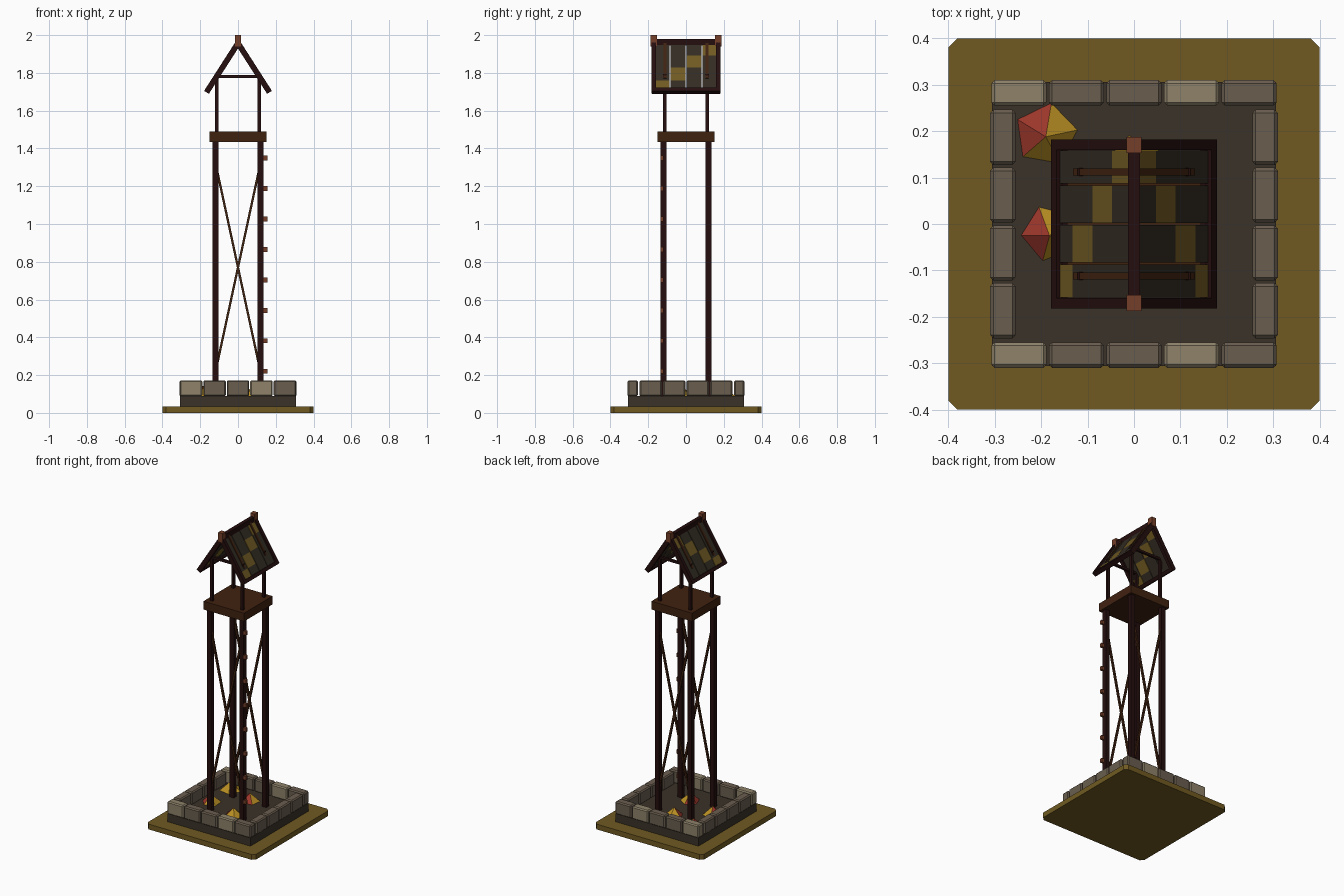
import bpy, bmesh, math
from mathutils import Matrix, Vector

if "Cube" in bpy.data.objects:
    bpy.data.objects.remove(bpy.data.objects["Cube"])


def lin(c):
    c /= 255
    return c / 12.92 if c <= 0.04045 else ((c + 0.055) / 1.055) ** 2.4


def mat(name, r, g, b):
    m = bpy.data.materials.new(name)
    m.diffuse_color = (lin(r), lin(g), lin(b), 1)
    m.use_nodes = True
    m.node_tree.nodes["Principled BSDF"].inputs["Base Color"].default_value = m.diffuse_color
    return m


OLIVE = mat("olive", 112, 90, 34)
STONE_L = mat("light_stone", 142, 130, 106)
STONE_D = mat("dark_stone", 106, 94, 79)
SLAB = mat("dark_earth", 59, 50, 40)
POST = mat("dark_timber", 37, 14, 14)
BROWN = mat("brown_timber", 64, 34, 16)
TILE = mat("roof_slate", 50, 44, 34)
PEG = mat("red_timber", 117, 62, 40)
YELLOW = mat("yellow", 188, 145, 36)
RED = mat("red", 158, 55, 43)


def finish(bm, name, *mats):
    bmesh.ops.recalc_face_normals(bm, faces=bm.faces)
    me = bpy.data.meshes.new(name)
    bm.to_mesh(me)
    bm.free()
    for m in mats:
        me.materials.append(m)
    ob = bpy.data.objects.new(name, me)
    bpy.context.collection.objects.link(ob)
    return ob


def box(bm, c, s, rot=None, idx=0, bevel=0):
    M = Matrix.Translation(c) @ (rot or Matrix()) @ Matrix.Diagonal((*s, 1))
    vs = bmesh.ops.create_cube(bm, size=1, matrix=M)["verts"]
    for f in {f for v in vs for f in v.link_faces}:
        f.material_index = idx
    if bevel:
        es = list({e for v in vs for e in v.link_edges})
        r = bmesh.ops.bevel(bm, geom=es, offset=bevel, segments=1, affect='EDGES')
        for f in r["faces"]:
            f.material_index = idx


# ground plate with clipped corners
bm = bmesh.new()
box(bm, (0, 0, 0.0175), (0.8, 0.8, 0.035))
upright = [e for e in bm.edges if abs(e.verts[0].co.z - e.verts[1].co.z) > 0.01]
bmesh.ops.bevel(bm, geom=upright, offset=0.02, segments=1, affect='EDGES')
finish(bm, "ground_plate", OLIVE)

# foundation slab
bm = bmesh.new()
box(bm, (0, 0, 0.0625), (0.612, 0.612, 0.055))
finish(bm, "foundation", SLAB)

# ring of stones
bm = bmesh.new()
for s in (-1, 1):
    for i in range(5):
        box(bm, (-0.248 + 0.124 * i, s * 0.2825, 0.13), (0.119, 0.055, 0.085),
            idx=0 if i in (0, 3) else 1, bevel=0.007)
    for i in range(4):
        box(bm, (s * 0.2825, -0.1868 + 0.1245 * i, 0.13), (0.055, 0.119, 0.085),
            idx=1, bevel=0.007)
finish(bm, "stone_ring", STONE_L, STONE_D)

# five-sided two-colour piles
for n, (x, y, r, a) in enumerate([(-0.19, 0.193, 0.07, 8), (-0.182, -0.02, 0.062, 40),
                                  (0.0, 0.13, 0.062, 100), (0.04, -0.1, 0.062, 20)]):
    bm = bmesh.new()
    ring = [bm.verts.new((x + r * math.cos(math.radians(a + 72 * k)),
                          y + r * math.sin(math.radians(a + 72 * k)), 0.089)) for k in range(5)]
    tip = bm.verts.new((x, y - 0.005, 0.145))
    for k in range(5):
        f = bm.faces.new((ring[k], ring[(k + 1) % 5], tip))
        f.material_index = 1 if k in (1, 2) else 0
    bm.faces.new(ring[::-1])
    finish(bm, "pile_%d" % (n + 1), YELLOW, RED)

# tower legs and upper posts
bm = bmesh.new()
for sx in (-1, 1):
    for sy in (-1, 1):
        box(bm, (sx * 0.12, sy * 0.12, 0.765), (0.031, 0.031, 1.35))
        box(bm, (sx * 0.113, sy * 0.112, 1.635), (0.018, 0.018, 0.32))
finish(bm, "posts", POST)

# platform
bm = bmesh.new()
box(bm, (0, 0, 1.4625), (0.3, 0.3, 0.055))
finish(bm, "platform", BROWN)

# cross braces on front and back
bm = bmesh.new()
for sy in (-1, 1):
    for sx in (-1, 1):
        box(bm, (0, sy * 0.12, 0.77), (0.012, 0.012, 1.05),
            Matrix.Rotation(sx * math.atan2(0.22, 1.02), 4, 'Y'))
finish(bm, "cross_braces", BROWN)

# climbing pegs
bm = bmesh.new()
for i in range(8):
    box(bm, (0.14, -0.127, 0.22 + 0.1613 * i), (0.03, 0.016, 0.025))
finish(bm, "climbing_pegs", PEG)

# roof: everything on the slope is placed by horizontal reach x0..x1
TOP = 1.957
SL = 0.257 / 0.165
ANG = math.atan(SL)


def slope_box(bm, side, x0, x1, y, w, t, off=0, idx=0):
    xm = (x0 + x1) / 2
    c = Vector((side * (xm + off * math.sin(ANG)), y, TOP - xm * SL + off * math.cos(ANG)))
    box(bm, c, ((x1 - x0) / math.cos(ANG), w, t), Matrix.Rotation(side * ANG, 4, 'Y'), idx)


tiles, frame, bars = bmesh.new(), bmesh.new(), bmesh.new()
xs = (0, 0.043, 0.085, 0.128, 0.163)
ys = (0.16, 0.085, 0, -0.085, -0.16)
for side in (-1, 1):
    for j in range(4):
        for k in range(4):
            slope_box(tiles, side, xs[k], xs[k + 1], (ys[j] + ys[j + 1]) / 2,
                      ys[j] - ys[j + 1] - 0.004, 0.01, idx=1 if j == k else 0)
    for sy in (-1, 1):
        slope_box(frame, side, 0, 0.166, sy * 0.1705, 0.023, 0.03)
        slope_box(bars, side, 0, 0.122, sy * 0.112, 0.015, 0.014, off=0.004)
    slope_box(frame, side, 0.155, 0.167, 0, 0.36, 0.028)
finish(tiles, "roof_tiles", TILE, OLIVE)
finish(bars, "roof_bars", BROWN)

# ridge beam and tie beams
box(frame, (0, 0, 1.963), (0.025, 0.36, 0.034))
for sy in (-1, 1):
    box(frame, (0, sy * 0.112, 1.78), (0.226, 0.015, 0.015))
finish(frame, "roof_frame", POST)

# ridge end blocks
bm = bmesh.new()
for sy in (-1, 1):
    box(bm, (0, sy * 0.17, 1.97), (0.032, 0.034, 0.06))
finish(bm, "ridge_ends", PEG)
